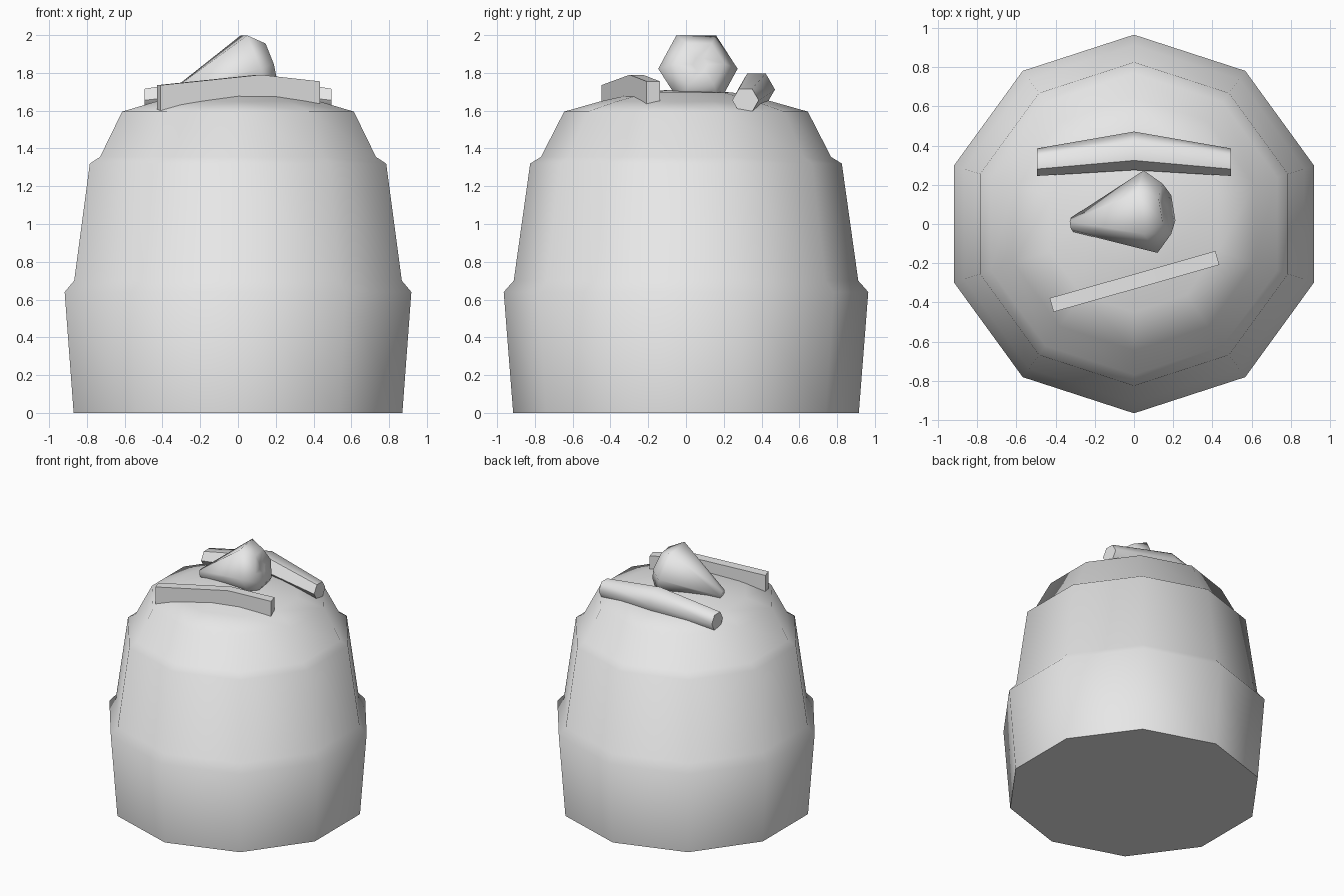
import bpy, bmesh, math
from mathutils import Vector, Matrix

cube = bpy.data.objects.get("Cube")
if cube:
    bpy.data.objects.remove(cube, do_unlink=True)

grey = bpy.data.materials.new("light_grey")
grey.use_nodes = True
colour = (0.8, 0.8, 0.8, 1)
grey.diffuse_color = colour
grey.node_tree.nodes["Principled BSDF"].inputs["Base Color"].default_value = colour


def loft(name, rings, smooth_angle=None, matrix=Matrix()):
    """Skin a list of point rings, close both ends, then shade."""
    bm = bmesh.new()
    loops = [[bm.verts.new(p) for p in ring] for ring in rings]
    for a, b in zip(loops, loops[1:]):
        n = len(a)
        for i in range(n):
            j = (i + 1) % n
            bm.faces.new((a[i], a[j], b[j], b[i]))
    bm.faces.new(loops[0])
    bm.faces.new(loops[-1])
    bmesh.ops.recalc_face_normals(bm, faces=bm.faces)
    mesh = bpy.data.meshes.new(name)
    bm.to_mesh(mesh)
    bm.free()
    mesh.transform(matrix)
    mesh.materials.append(grey)
    obj = bpy.data.objects.new(name, mesh)
    bpy.context.collection.objects.link(obj)
    if smooth_angle:
        bpy.ops.object.select_all(action="DESELECT")
        obj.select_set(True)
        bpy.context.view_layer.objects.active = obj
        bpy.ops.object.shade_smooth_by_angle(angle=math.radians(smooth_angle))
    return obj


def flat_ring(radius, z, sides=10):
    """Horizontal ring with a corner pointing backwards."""
    steps = [math.tau * i / sides for i in range(sides)]
    return [Vector((radius * math.sin(a), radius * math.cos(a), z)) for a in steps]


def upright_ring(x, y, z, radius, sides=6):
    """Ring facing along x, with corners pointing along y."""
    steps = [math.tau * i / sides for i in range(sides)]
    return [Vector((x, y + radius * math.cos(a), z + radius * math.sin(a))) for a in steps]


# Stepped body with a low domed top
profile = [(0.915, 0), (0.965, 0.64), (0.912, 0.70), (0.825, 1.32), (0.768, 1.355),
           (0.645, 1.595), (0.45, 1.65), (0.25, 1.695), (0.1, 1.71)]
loft("body", [flat_ring(r, z) for r, z in profile], 60)

# Bent hexagonal stick at the back
stick = [(-0.495, 0.315, 1.655, 0.07), (0, 0.373, 1.712, 0.098), (0.495, 0.315, 1.655, 0.07)]
loft("back_stick", [upright_ring(*s) for s in stick], 60)

# Blunt cone lying across the middle, with a rounded end
cone = [(-0.425, 0, 0, 0.036), (0, 0, 0, 0.213), (0.088, 0, 0, 0.13), (0.078, 0, 0, 0.04)]
place = (Matrix.Translation((0.085, 0.063, 1.822))
         @ Matrix.Rotation(math.radians(9.5), 4, "Z")
         @ Matrix.Rotation(math.radians(-17), 4, "Y"))
loft("middle_cone", [upright_ring(*c) for c in cone], 80, place)

# Bent flat plank at the front: x, y, bottom, top
plank = [(-0.42, -0.413, 1.60, 1.735), (0.11, -0.263, 1.66, 1.79), (0.425, -0.173, 1.635, 1.755)]
side = Vector((-0.27, 0.96, 0)) * 0.037
rings = []
for x, y, low, high in plank:
    bottom, top = Vector((x, y, low)), Vector((x, y, high))
    rings.append([bottom - side, bottom + side, top + side, top - side])
loft("front_plank", rings)
